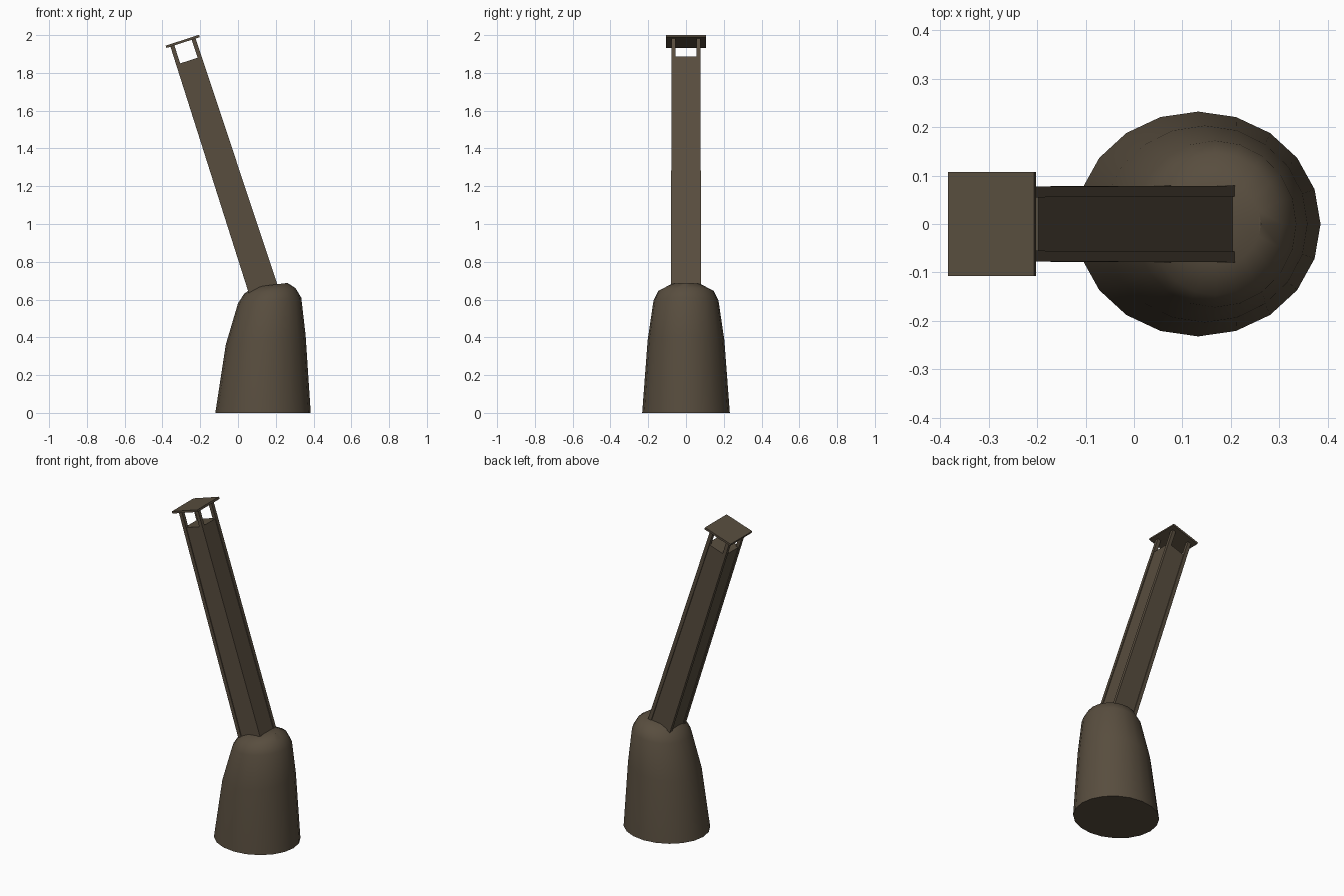
import bpy, bmesh, math
from mathutils import Matrix, Vector

if "Cube" in bpy.data.objects:
    bpy.data.objects.remove(bpy.data.objects["Cube"])

def material(name, rgb):
    m = bpy.data.materials.new(name)
    m.diffuse_color = (*rgb, 1)
    m.use_nodes = True
    m.node_tree.nodes["Principled BSDF"].inputs["Base Color"].default_value = m.diffuse_color
    return m

brown = material("dark brown", (0.098, 0.075, 0.049))

def loft(name, rings, matrix=None, smooth=False):
    """Closed skin through a list of equal-length point rings."""
    bm = bmesh.new()
    loops = [[bm.verts.new(p) for p in r] for r in rings]
    n = len(loops[0])
    for a, b in zip(loops, loops[1:]):
        for i in range(n):
            j = (i + 1) % n
            bm.faces.new((a[i], a[j], b[j], b[i]))
    bm.faces.new(loops[0][::-1])
    bm.faces.new(loops[-1])
    bmesh.ops.recalc_face_normals(bm, faces=bm.faces)
    if matrix:
        bm.transform(matrix)
    me = bpy.data.meshes.new(name)
    bm.to_mesh(me)
    bm.free()
    me.materials.append(brown)
    ob = bpy.data.objects.new(name, me)
    bpy.context.collection.objects.link(ob)
    if smooth:
        bpy.context.view_layer.objects.active = ob
        ob.select_set(True)
        bpy.ops.object.shade_smooth_by_angle(angle=math.radians(40))
        ob.select_set(False)
    return ob

def rect(cx, cy, hx, hy, z):
    return [Vector((cx + sx * hx, cy + sy * hy, z))
            for sx, sy in ((-1, -1), (1, -1), (1, 1), (-1, 1))]

# Rounded base: x range, half depth, height at left and right of each ring
def oval(x0, x1, ry, zl, zr, n=20):
    pts = []
    for i in range(n):
        t = 2 * math.pi * i / n
        c = math.cos(t)
        pts.append(Vector(((x0 + x1) / 2 + c * (x1 - x0) / 2, ry * math.sin(t),
                           (zl + zr) / 2 + c * (zr - zl) / 2)))
    return pts

loft("base", [oval(-0.12, 0.385, 0.232, 0, 0),
              oval(-0.065, 0.358, 0.203, 0.36, 0.41),
              oval(0.0, 0.335, 0.172, 0.58, 0.61),
              oval(0.032, 0.305, 0.147, 0.63, 0.66),
              oval(0.08, 0.262, 0.085, 0.665, 0.688)], smooth=True)

# Leaning shaft frame: local z runs along the shaft
LEN = 1.375
tilt = Matrix.Translation((0.13, 0, 0.665)) @ Matrix.Rotation(math.radians(-18), 4, 'Y')

def half(z):
    t = z / LEN
    return 0.079 - 0.009 * t, 0.079 - 0.002 * t

# Recessed shaft core, stopping short of the cap
def core_ring(z):
    hx, hy = half(z)
    return rect(0, 0, hx - 0.005, hy - 0.005, z)

loft("shaft_core", [core_ring(-0.08), core_ring(1.262)], tilt)

# Four corner posts
P = 0.011
for sx in (-1, 1):
    for sy in (-1, 1):
        rings = []
        for z in (-0.06, LEN - 0.008):
            hx, hy = half(z)
            rings.append(rect(sx * (hx - P), sy * (hy - P), P, P, z))
        loft("corner_post", rings, tilt)

# Flat cap plate
loft("cap", [rect(0, 0, 0.093, 0.107, LEN - 0.013), rect(0, 0, 0.093, 0.107, LEN)], tilt)
